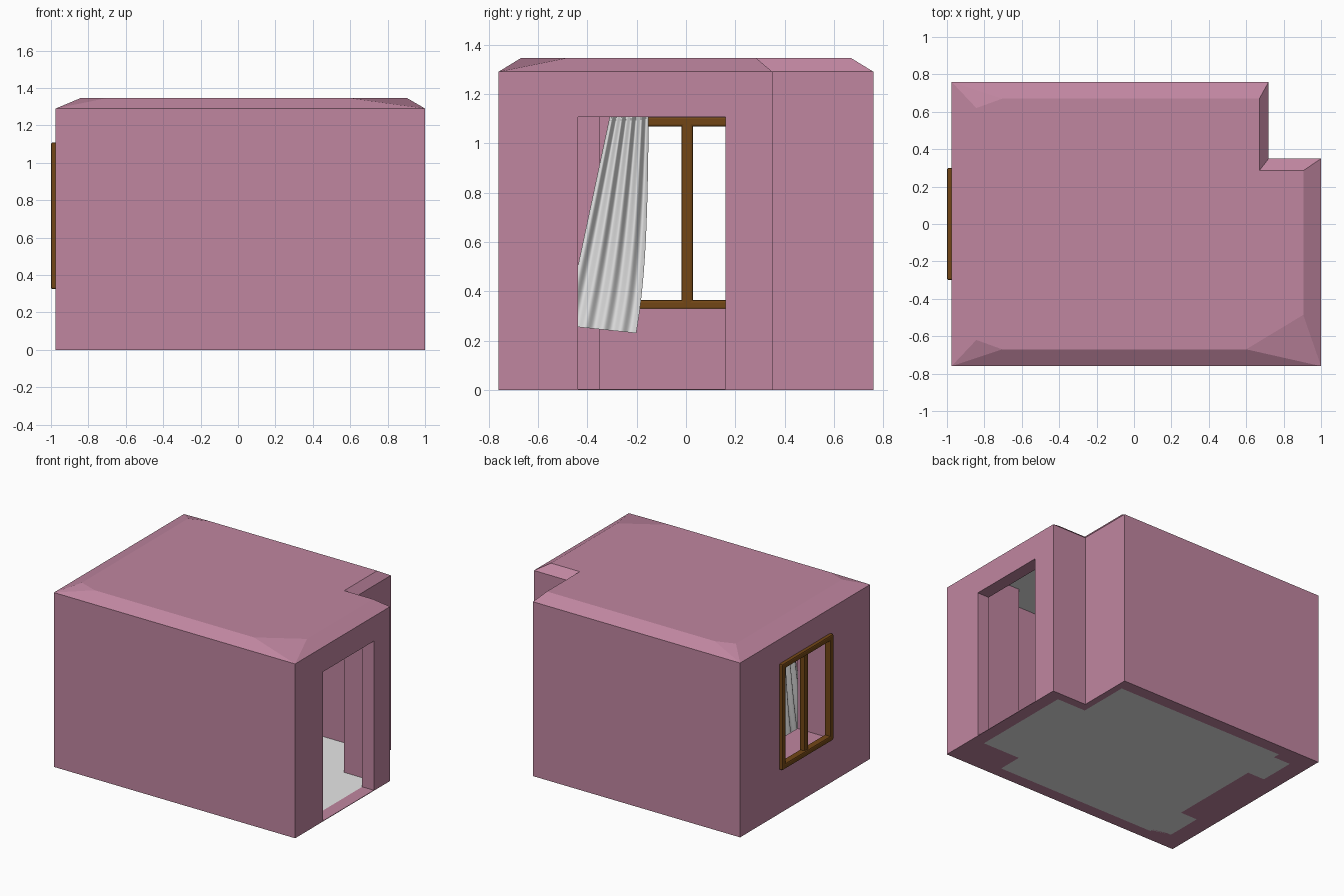
import bpy, bmesh, math
from mathutils import Vector

old = bpy.data.objects.get("Cube")
if old:
    bpy.data.objects.remove(old, do_unlink=True)


def material(name, color):
    m = bpy.data.materials.new(name)
    m.use_nodes = True
    m.diffuse_color = (*color, 1)
    m.node_tree.nodes["Principled BSDF"].inputs["Base Color"].default_value = (*color, 1)
    return m


PINK = material("dusty pink", (0.527, 0.238, 0.352))
WHITE = material("soft white", (0.8, 0.8, 0.8))
BROWN = material("brown wood", (0.17, 0.062, 0.008))


def finish(bm, name, mat):
    mesh = bpy.data.meshes.new(name)
    bm.to_mesh(mesh)
    bm.free()
    mesh.materials.append(mat)
    ob = bpy.data.objects.new(name, mesh)
    bpy.context.collection.objects.link(ob)
    return ob


def box(name, lo, hi, mat, bevel=0):
    bm = bmesh.new()
    bmesh.ops.create_cube(bm, size=1)
    for v in bm.verts:
        v.co = Vector([(a + b) / 2 + c * (b - a) for a, b, c in zip(lo, hi, v.co)])
    if bevel:
        bmesh.ops.bevel(bm, geom=bm.edges[:], offset=bevel, segments=2,
                        profile=0.5, affect='EDGES')
    return finish(bm, name, mat)


# Footprints: outside walls, and the room with its alcoves and corner column
OUTER = [(1, -0.76), (1, 0.35), (0.72, 0.35), (0.72, 0.76), (-0.975, 0.76), (-0.975, -0.76)]
alcove = [(-0.705, 0.67), (-0.705, 0.62), (-0.843, 0.62), (-0.843, 0.35), (-0.705, 0.35)]
INNER = ([(0.6, -0.67), (0.6, -0.486), (0.905, -0.486), (0.905, 0.285), (0.67, 0.285), (0.67, 0.67)]
         + alcove + [(x, -y) for x, y in reversed(alcove)])
EAVE, RIDGE, CEILING = 1.29, 1.345, 1.305


def loop(bm, points, z):
    vs = [bm.verts.new((x, y, z)) for x, y in points]
    return [bm.edges.new((a, b)) for a, b in zip(vs, vs[1:] + vs[:1])]


def plate(name, points, z, mat):
    bm = bmesh.new()
    bm.faces.new([bm.verts.new((x, y, z)) for x, y in points])
    bmesh.ops.triangulate(bm, faces=bm.faces[:])
    return finish(bm, name, mat)


# Wall ring: upright faces, flat underside and sloping top
bm = bmesh.new()
rings = [[loop(bm, OUTER, 0), loop(bm, OUTER, EAVE)],
         [loop(bm, INNER, 0), loop(bm, INNER, RIDGE)]]
for low, high in rings:
    for a, b in zip(low, high):
        bm.faces.new((a.verts[0], a.verts[1], b.verts[1], b.verts[0]))
for level in (0, 1):
    bmesh.ops.triangle_fill(bm, use_beauty=True, use_dissolve=False,
                            edges=rings[0][level] + rings[1][level], normal=(0, 0, 1))
bmesh.ops.recalc_face_normals(bm, faces=bm.faces[:])
walls = finish(bm, "walls", PINK)

# Door and window openings
DOOR = ((0.8, -0.437, 0.004), (1.1, 0.16, 1.107))
WINDOW = ((-1.1, -0.296, 0.33), (-0.6, 0.296, 1.105))
for label, (lo, hi) in {"door": DOOR, "window": WINDOW}.items():
    cutter = box(label + "_cutter", lo, hi, PINK)
    cutter.hide_render = True
    mod = walls.modifiers.new(label, 'BOOLEAN')
    mod.operation, mod.solver, mod.object = 'DIFFERENCE', 'EXACT', cutter
    bpy.context.view_layer.objects.active = walls
    bpy.ops.object.modifier_apply(modifier=mod.name)
    bpy.data.objects.remove(cutter, do_unlink=True)

# Floor, ceiling and roof panel
plate("floor", INNER, 0, WHITE)
plate("ceiling", INNER, CEILING, WHITE)
plate("roof_panel", INNER, RIDGE, PINK)

# Window frame
W, Z0, Z1, T = 0.3, 0.324, 1.108, 0.04
X0, X1 = -1, -0.95
bars = {"frame_bottom": ((X0, -W, Z0), (X1, W, Z0 + T)),
        "frame_top": ((X0, -W, Z1 - T), (X1, W, Z1)),
        "frame_side_front": ((X0, -W, Z0), (X1, T - W, Z1)),
        "frame_side_back": ((X0, W - T, Z0), (X1, W, Z1)),
        "frame_mullion": ((X0 + 0.01, -0.018, Z0 + 0.02), (X1, 0.028, Z1 - 0.02))}
for name, (lo, hi) in bars.items():
    box(name, lo, hi, BROWN, bevel=0.009)


# Curtains: gathered at the top, flaring to the hem
def curtain(name, side):
    nu, nt = 48, 24
    bm = bmesh.new()
    rows = []
    for j in range(nt + 1):
        t = j / nt
        left, right = -0.29 - 0.2 * t, -0.15 - 0.012 * t - 0.04 * t ** 4
        row = []
        for i in range(nu + 1):
            u = i / nu
            y = left + (right - left) * u
            z = 1.2 - t * (0.94 + 0.03 * u)
            x = -0.64 + (0.022 - 0.012 * t) * math.sin(u * math.tau * 4 + 0.8 * t)
            row.append(bm.verts.new((x, y if side < 0 else 0.025 - y, z)))
        rows.append(row)
    for a, b in zip(rows, rows[1:]):
        for i in range(nu):
            bm.faces.new((a[i], b[i], b[i + 1], a[i + 1])[::-side])
    for f in bm.faces:
        f.smooth = True
    return finish(bm, name, WHITE)


curtain("curtain_front", -1)
curtain("curtain_back", 1)
